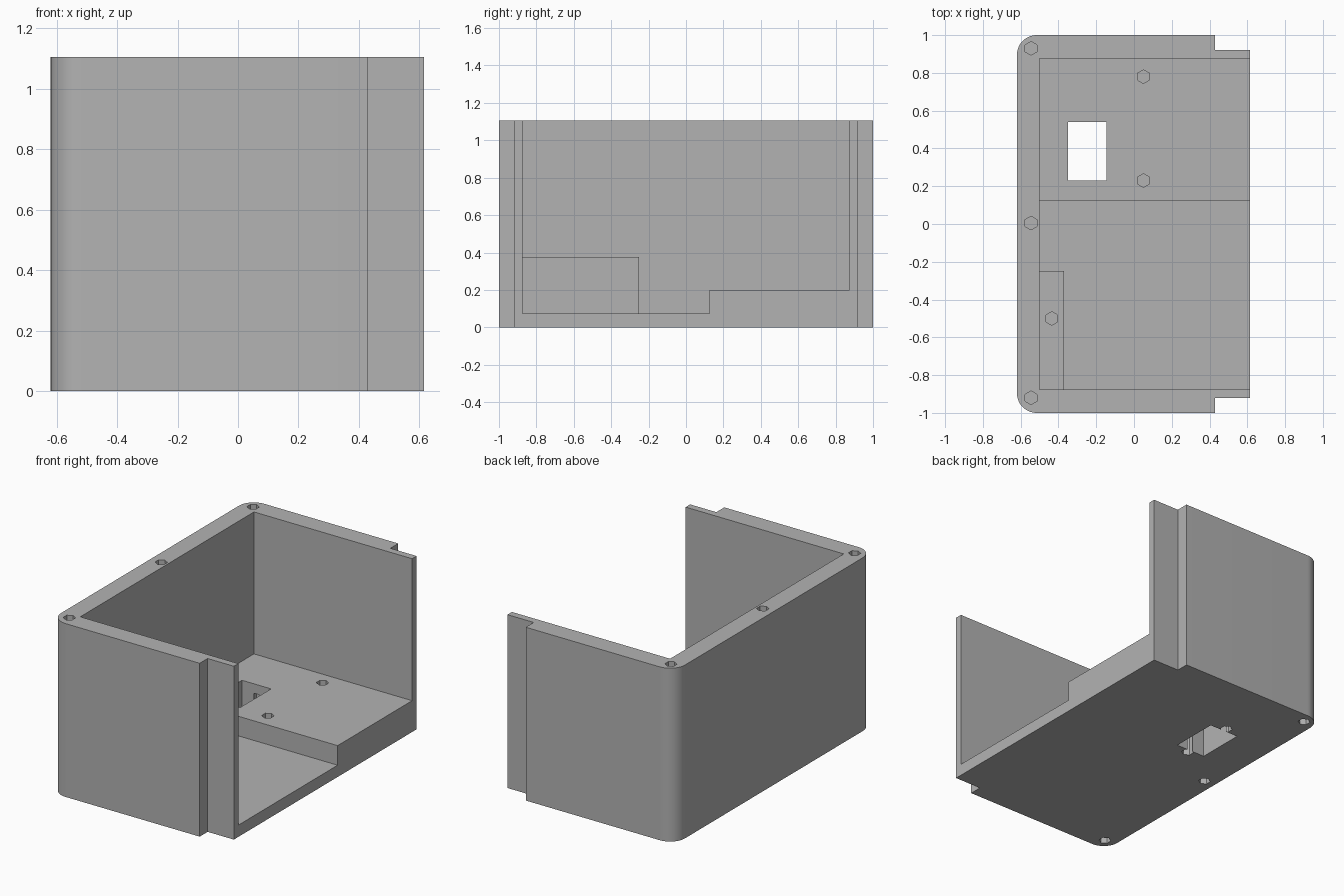
import bpy, bmesh, math
from mathutils import Vector

cube = bpy.data.objects.get("Cube")
if cube:
    bpy.data.objects.remove(cube)

HEIGHT = 1.105
HOLE_RADIUS = 0.036

grey = bpy.data.materials.new("plain grey")
grey.use_nodes = True
colour = (0.45, 0.45, 0.45, 1)
grey.diffuse_color = colour
grey.node_tree.nodes["Principled BSDF"].inputs["Base Color"].default_value = colour


def prism(name, points, direction):
    """Extrude a closed outline along a direction."""
    bm = bmesh.new()
    face = bm.faces.new([bm.verts.new(p) for p in points])
    grown = bmesh.ops.extrude_face_region(bm, geom=[face])
    verts = [v for v in grown["geom"] if isinstance(v, bmesh.types.BMVert)]
    bmesh.ops.translate(bm, verts=verts, vec=Vector(direction))
    bmesh.ops.recalc_face_normals(bm, faces=bm.faces)
    mesh = bpy.data.meshes.new(name)
    bm.to_mesh(mesh)
    bm.free()
    obj = bpy.data.objects.new(name, mesh)
    bpy.context.collection.objects.link(obj)
    mesh.materials.append(grey)
    return obj


def box(name, x0, x1, y0, y1, z0, z1):
    outline = [(x0, y0, z0), (x1, y0, z0), (x1, y1, z0), (x0, y1, z0)]
    return prism(name, outline, (0, 0, z1 - z0))


def combine(target, tool, operation):
    """Apply a boolean and discard the tool."""
    tool.hide_render = True
    mod = target.modifiers.new("bool", "BOOLEAN")
    mod.operation, mod.solver, mod.object = operation, "EXACT", tool
    bpy.ops.object.select_all(action="DESELECT")
    bpy.context.view_layer.objects.active = target
    target.select_set(True)
    bpy.ops.object.modifier_apply(modifier=mod.name)
    bpy.data.objects.remove(tool)


def drill(target, x, y, z0, z1):
    """Six-sided screw hole with points along y."""
    ring = [(x + HOLE_RADIUS * math.sin(i * math.pi / 3),
             y + HOLE_RADIUS * math.cos(i * math.pi / 3), z0) for i in range(6)]
    combine(target, prism("hole", ring, (0, 0, z1 - z0)), "DIFFERENCE")


# Outer shell: rounded closed side, stepped lips on the open side
half = [(0.615, 0.92), (0.43, 0.92), (0.43, 1.0)]
for i in range(13):
    a = math.radians(90 + 90 * i / 12)
    half.append((-0.515 + 0.105 * math.cos(a), 0.895 + 0.105 * math.sin(a)))
outline = half + [(x, -y) for x, y in reversed(half)]
case = prism("open_case", [(x, y, 0) for x, y in outline], (0, 0, HEIGHT))

# Stepped cavity, open at the top and one side
cavity = [(-0.875, 0.075), (0.125, 0.075), (0.125, 0.2),
          (0.875, 0.2), (0.875, 1.3), (-0.875, 1.3)]
combine(case, prism("cavity", [(-0.5, y, z) for y, z in cavity], (1.5, 0, 0)),
        "DIFFERENCE")

# Mounting block in the inner corner
combine(case, box("mounting_block", -0.53, -0.37, -0.9, -0.25, 0.04, 0.375), "UNION")

# Rectangular opening through the raised floor
combine(case, box("opening", -0.35, -0.145, 0.23, 0.54, -0.2, 0.5), "DIFFERENCE")

# Screw holes: wall (top and bottom), raised floor, block, beside the opening
for y in (0.93, 0.005, -0.92):
    drill(case, -0.545, y, HEIGHT - 0.25, HEIGHT + 0.1)
    drill(case, -0.545, y, -0.1, 0.25)
for y in (0.78, 0.23):
    drill(case, 0.05, y, 0.06, 0.3)
drill(case, -0.435, -0.5, 0.15, 0.5)
for y in (0.565, 0.205):
    drill(case, -0.245, y, -0.1, 0.14)

bpy.ops.object.select_all(action="DESELECT")
case.select_set(True)
bpy.context.view_layer.objects.active = case
bpy.ops.object.shade_smooth_by_angle(angle=math.radians(30))
